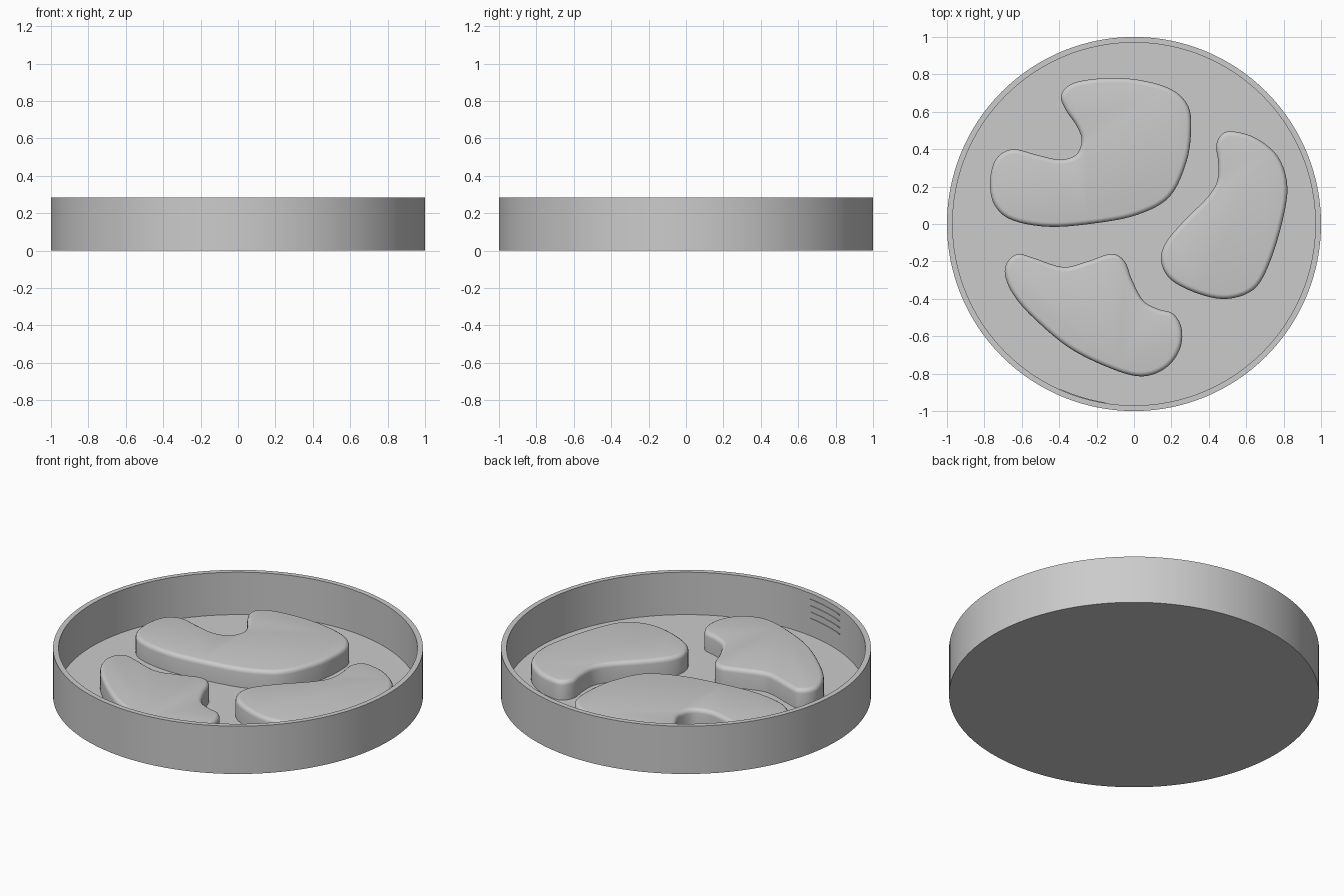
import bpy
import bmesh
from math import cos, sin, radians, tau
from mathutils import Vector

cube = bpy.data.objects.get("Cube")
if cube:
    bpy.data.objects.remove(cube, do_unlink=True)

HEIGHT, FLOOR, INNER = 0.285, 0.032, 0.97
ISLAND_TOP = 0.145

grey = bpy.data.materials.new("plain grey")
grey.use_nodes = True
grey.diffuse_color = (0.6, 0.6, 0.6, 1)
grey.node_tree.nodes["Principled BSDF"].inputs["Base Color"].default_value = grey.diffuse_color


def finish(name, bm):
    """Turn a bmesh into a shaded, coloured object."""
    bmesh.ops.recalc_face_normals(bm, faces=bm.faces)
    mesh = bpy.data.meshes.new(name)
    bm.to_mesh(mesh)
    bm.free()
    mesh.materials.append(grey)
    obj = bpy.data.objects.new(name, mesh)
    bpy.context.collection.objects.link(obj)
    bpy.ops.object.select_all(action="DESELECT")
    obj.select_set(True)
    bpy.context.view_layer.objects.active = obj
    bpy.ops.object.shade_smooth_by_angle(angle=radians(35))
    return obj


def smooth_loop(points, steps=5):
    """Closed Catmull-Rom curve through the given outline points."""
    pts = [Vector(p) for p in points]
    n = len(pts)
    result = []
    for i in range(n):
        a, b, c, d = (pts[(i + k - 1) % n] for k in range(4))
        for s in range(steps):
            t = s / steps
            result.append(0.5 * (2 * b + (c - a) * t
                                 + (2 * a - 5 * b + 4 * c - d) * t * t
                                 + (3 * b - a - 3 * c + d) * t ** 3))
    return result


def dish(name, segments=128):
    """Shallow round tray lathed from its wall profile."""
    profile = [(1, 0), (1, HEIGHT), (INNER, HEIGHT), (INNER, FLOOR)]
    bm = bmesh.new()
    rings = []
    for radius, z in profile:
        rings.append([bm.verts.new((radius * cos(tau * i / segments),
                                    radius * sin(tau * i / segments), z))
                      for i in range(segments)])
    for low, high in zip(rings, rings[1:]):
        for i in range(segments):
            j = (i + 1) % segments
            bm.faces.new((low[i], low[j], high[j], high[i]))
    bm.faces.new(rings[0])
    bm.faces.new(rings[-1])
    return finish(name, bm)


def island(name, outline):
    """Raised flat-topped shape with a rounded upper edge."""
    bm = bmesh.new()
    base = bm.faces.new([bm.verts.new((p.x, p.y, FLOOR - 0.005))
                         for p in smooth_loop(outline)])
    top = bmesh.ops.extrude_face_region(bm, geom=[base])["geom"]
    for v in top:
        if isinstance(v, bmesh.types.BMVert):
            v.co.z = ISLAND_TOP
    bmesh.ops.recalc_face_normals(bm, faces=bm.faces)
    rim = [e for e in bm.edges if all(v.co.z > ISLAND_TOP - 0.001 for v in e.verts)]
    bmesh.ops.bevel(bm, geom=rim, offset=0.025, offset_type="OFFSET",
                    segments=4, profile=0.5, affect="EDGES", clamp_overlap=True)
    return finish(name, bm)


def level_mark(name, z, start=246, end=261, steps=8):
    """Thin raised line that follows the inside of the wall."""
    bm = bmesh.new()
    previous = None
    for i in range(steps + 1):
        a = radians(start + (end - start) * i / steps)
        section = [bm.verts.new((r * cos(a), r * sin(a), z + dz))
                   for r, dz in ((INNER - 0.004, -0.002), (INNER - 0.004, 0.002),
                                 (INNER + 0.002, 0.002), (INNER + 0.002, -0.002))]
        if previous:
            for k in range(4):
                m = (k + 1) % 4
                bm.faces.new((previous[k], previous[m], section[m], section[k]))
        else:
            bm.faces.new(section)
        previous = section
    bm.faces.new(previous)
    return finish(name, bm)


# Tray
dish("round_tray")

# Three raised islands on the tray floor
island("back_island", [
    (-.77, .22), (-.745, .1), (-.65, .02), (-.45, -.015), (-.2, .005), (.02, .05),
    (.19, .145), (.28, .33), (.305, .5), (.29, .63), (.2, .72), (.03, .77),
    (-.15, .78), (-.32, .755), (-.39, .69), (-.365, .61), (-.31, .53), (-.28, .45),
    (-.31, .37), (-.4, .345), (-.52, .37), (-.65, .4), (-.74, .345)])
island("front_island", [
    (-.69, -.27), (-.675, -.2), (-.62, -.16), (-.54, -.18), (-.38, -.23),
    (-.25, -.2), (-.12, -.16), (-.05, -.2), (-.01, -.3), (.05, -.41),
    (.13, -.455), (.21, -.48), (.255, -.56), (.245, -.67), (.17, -.77),
    (.04, -.815), (-.13, -.77), (-.35, -.66), (-.55, -.49), (-.65, -.37)])
island("side_island", [
    (.44, .42), (.47, .48), (.53, .495), (.65, .46), (.77, .36), (.82, .2),
    (.79, 0), (.72, -.22), (.64, -.35), (.5, -.4), (.35, -.375), (.2, -.3),
    (.145, -.2), (.17, -.1), (.27, .02), (.39, .14), (.445, .23), (.45, .33)])

# Level marks on the front inner wall
for i in range(4):
    level_mark(f"level_mark_{i + 1}", 0.25 - 0.038 * i)
